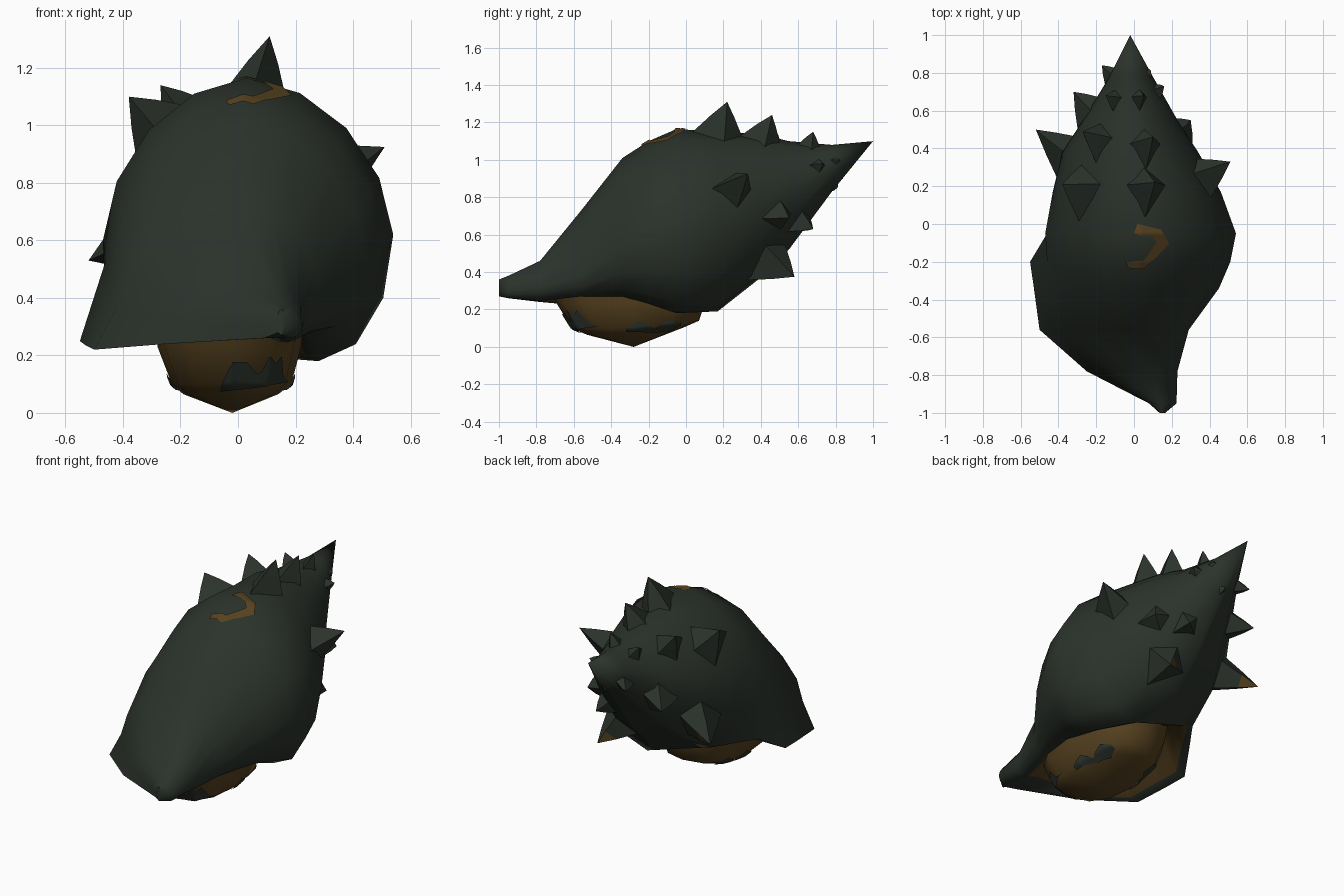
import bpy, bmesh, math
from mathutils import Vector
from mathutils.bvhtree import BVHTree

if "Cube" in bpy.data.objects:
    bpy.data.objects.remove(bpy.data.objects["Cube"])


def material(name, rgb):
    m = bpy.data.materials.new(name)
    m.diffuse_color = (*rgb, 1)
    m.use_nodes = True
    m.node_tree.nodes["Principled BSDF"].inputs["Base Color"].default_value = m.diffuse_color
    return m


DARK = material("dark green grey", (0.024, 0.032, 0.024))
BROWN = material("ochre brown", (0.092, 0.053, 0.014))


def finish(bm, name, mats, angle=None):
    bmesh.ops.recalc_face_normals(bm, faces=bm.faces)
    me = bpy.data.meshes.new(name)
    tree = BVHTree.FromBMesh(bm)
    bm.to_mesh(me)
    bm.free()
    for m in mats:
        me.materials.append(m)
    ob = bpy.data.objects.new(name, me)
    bpy.context.collection.objects.link(ob)
    if angle:
        bpy.ops.object.select_all(action='DESELECT')
        ob.select_set(True)
        bpy.context.view_layer.objects.active = ob
        bpy.ops.object.shade_smooth_by_angle(angle=math.radians(angle))
    return tree


def arc(a, b, n, a_vertical, flat=0.0):
    """Quarter ellipse from a to b, partly flattened towards its chord."""
    out = []
    for k in range(n):
        t = math.pi / 2 * k / n
        s, c = math.sin(t), 1 - math.cos(t)
        u, v = (c, s) if a_vertical else (s, c)
        m = (u + 1 - (1 - v)) / 2
        u, v = u + (m - u) * flat, v + (m - v) * flat
        out.append((a[0] + (b[0] - a[0]) * u, a[1] + (b[1] - a[1]) * v))
    return out


# Shell stations: y, right point, top point, left point, lip corner, bottom point
STATIONS = [
    (-1.00, .165, .32, .15, .36, .135, .32, .14, .28, .15, .27),
    (-0.95, .225, .30, .15, .38, .08, .31, .09, .26, .18, .26),
    (-0.78, .23, .32, .10, .46, -.20, .31, -.25, .24, .17, .245),
    (-0.56, .29, .38, .02, .73, -.42, .37, -.50, .22, .22, .27),
    (-0.34, .45, .52, .02, 1.01, -.45, .48, -.53, .235, .24, .27),
    (-0.20, .51, .58, .02, 1.10, -.46, .53, -.55, .25, .26, .23),
    (-0.05, .54, .62, .03, 1.165, -.47, .60, -.46, .34, .28, .18),
    (0.17, .46, .62, .02, 1.15, -.43, .62, -.30, .33, .15, .19),
    (0.38, .34, .72, .00, 1.14, -.38, .72, -.27, .46, .00, .355),
    (0.55, .23, .81, -.01, 1.10, -.27, .81, -.19, .61, -.01, .52),
    (0.78, .10, .95, -.02, 1.08, -.13, .95, -.09, .86, -.02, .83),
]
HOLLOW = {2: .03, 3: .12, 4: .19, 5: .2, 6: .13}

# Shell: lofted rings, hollowed underneath into a brown aperture
bm = bmesh.new()
rings = []
for i, (y, xr, zr, xt, zt, xl, zl, lx, lz, xb, zb) in enumerate(STATIONS):
    pts = arc((xb, zb), (xr, zr), 3, False)
    pts += arc((xr, zr), (xt, zt), 4, True, .13)
    pts += arc((xt, zt), (xl, zl), 4, False, .13) + [(xl, zl), (lx, lz)]
    for t, h in ((.08, .05), (.2, .8), (.5, 1.1), (.8, .9), (.94, .1)):
        pts.append((lx + (xb - lx) * t, lz + (zb - lz) * t + h * HOLLOW.get(i, 0)))
    rings.append([bm.verts.new((x, y, z)) for x, z in pts])
n = len(rings[0])
for i, (a, b) in enumerate(zip(rings, rings[1:])):
    for j in range(n):
        k = (j + 1) % n
        f = bm.faces.new((a[j], a[k], b[k], b[j]))
        if 2 <= i <= 6 and 13 <= j <= 16:
            f.material_index = 1
bm.faces.new(rings[0])
apex = bm.verts.new((-.02, 1.0, 1.10))
for j in range(n):
    bm.faces.new((rings[-1][j], rings[-1][(j + 1) % n], apex))
shell = finish(bm, "shell", [DARK, BROWN], 50)

# Spikes along the whorls: tip position and base radius
SPIKES = [
    (-.52, .50, .53, .14), (.21, .58, .375, .14),
    (.11, .22, 1.31, .13), (.51, .33, .925, .11), (-.38, .21, 1.10, .15),
    (.10, .46, 1.24, .11), (.30, .55, .69, .10), (-.27, .49, 1.14, .11),
    (-.32, .70, .76, .11), (.15, .68, .63, .09), (-.05, .70, .76, .06),
    (-.17, .84, .90, .06), (-.15, .68, 1.11, .06), (.05, .68, 1.15, .06),
    (.16, .73, .98, .05), (.09, .81, 1.0, .04), (0, .81, .85, .04),
]
bm = bmesh.new()
for i, (x, y, z, r) in enumerate(SPIKES):
    tip = Vector((x, y, z))
    base, normal = shell.find_nearest(tip)[:2]
    side = normal.cross(Vector((0, 1, 0))).normalized()
    back = side.cross(normal).normalized()
    quad, mid = [], []
    # the base hugs the shell and runs further forward than back
    for offset in (side * r, back * r * .75, side * -r, back * r * -1.4):
        co, no = shell.find_nearest(base + offset)[:2]
        quad.append(bm.verts.new(co - no * .012))
        mid.append(bm.verts.new(co.lerp(tip, .55)))
    top = bm.verts.new(tip)
    bm.faces.new(quad)
    for k in range(4):
        m = (k + 1) % 4
        bm.faces.new((quad[k], quad[m], mid[m], mid[k]))
        f = bm.faces.new((mid[k], mid[m], top))
        # the two lowest big spikes have a worn brown tip on one back face
        mz = (mid[k].co.z + mid[m].co.z) / 2
        if i < 2 and k in (0, 1) and mz <= min(
                (mid[q].co.z + mid[q + 1].co.z) / 2 for q in (0, 1)):
            f.material_index = 1
finish(bm, "shell_spikes", [DARK, BROWN], 40)

# Soft foot: faceted bowl bulging from the aperture
bm = bmesh.new()
rings = []
for x0, x1, y0, y1, z, tilt in ((-.29, .23, -.73, .13, .33, 0),
                                (-.28, .22, -.69, .10, .23, 0),
                                (-.23, .185, -.61, .07, .10, .04),
                                (-.19, .14, -.53, -.01, .065, .04)):
    ring = []
    for k in range(12):
        a = 2 * math.pi * k / 12
        c, s = (math.copysign(abs(v) ** .75, v) for v in (math.cos(a), math.sin(a)))
        ring.append(bm.verts.new(((x0 + x1) / 2 + (x1 - x0) / 2 * c,
                                  (y0 + y1) / 2 + (y1 - y0) / 2 * s, z + tilt * max(s, 0))))
    rings.append(ring)
low = bm.verts.new((-.02, -.28, 0))
bm.faces.new(rings[0])
for k in range(12):
    m = (k + 1) % 12
    for a, b in zip(rings, rings[1:]):
        bm.faces.new((a[k], a[m], b[m], b[k]))
    bm.faces.new((rings[-1][k], rings[-1][m], low))
foot = finish(bm, "soft_foot", [BROWN], 60)


def patch(name, mat, tree, rails, place, direction, steps=8):
    """Thin painted patch between two rails, draped on a surface."""
    d = Vector(direction)
    bm = bmesh.new()
    rows = []
    for (a0, b0), (a1, b1) in zip(rails, rails[1:]):
        for s in range(steps + 1):
            t = s / steps
            p, q = Vector(a0).lerp(Vector(a1), t), Vector(b0).lerp(Vector(b1), t)
            row = []
            for w in range(steps + 1):
                hit = tree.ray_cast(Vector(place(*p.lerp(q, w / steps))) - d * 3, d)
                row.append(bm.verts.new(hit[0] + hit[1] * .007) if hit[0] else None)
            rows.append(row)
    for r0, r1 in zip(rows, rows[1:]):
        for w in range(steps):
            quad = (r0[w], r0[w + 1], r1[w + 1], r1[w])
            if all(quad) and len({tuple(v.co) for v in quad}) == 4:
                bm.faces.new(quad)
    finish(bm, name, [mat], 60)


# Brown squiggle on top of the shell
patch("top_stain", BROWN, shell,
      [((-.04, -.20), (-.03, -.23)), ((.05, -.19), (.05, -.235)),
       ((.09, -.135), (.12, -.17)), ((.12, -.09), (.185, -.10)),
       ((.09, -.06), (.14, -.03)), ((0, -.055), (.02, 0))],
      lambda a, b: (a, b, 0), (0, 0, -1))

# Dark ragged stains around the foot
patch("front_stain", DARK, foot,
      [((-.06, .08), (-.06, .09)), ((-.02, .085), (-.02, .18)), ((.03, .09), (.03, .18)),
       ((.07, .095), (.07, .13)), ((.11, .1), (.11, .2)), ((.17, .11), (.15, .13))],
      lambda a, b: (a, 0, b), (0, 1, 0))
patch("right_front_stain", DARK, foot,
      [((-.61, .12), (-.61, .14)), ((-.58, .11), (-.58, .20)), ((-.51, .11), (-.51, .125))],
      lambda a, b: (0, a, b), (-1, 0, 0))
for name, sx in (("right_stain", 1), ("left_stain", -1)):
    patch(name, DARK, foot,
          [((-.32, .085), (-.32, .10)), ((-.25, .085), (-.25, .14)), ((-.17, .08), (-.17, .10)),
           ((-.09, .09), (-.09, .15)), ((-.03, .12), (-.03, .13))],
          lambda a, b: (0, a, b), (-sx, 0, 0))
